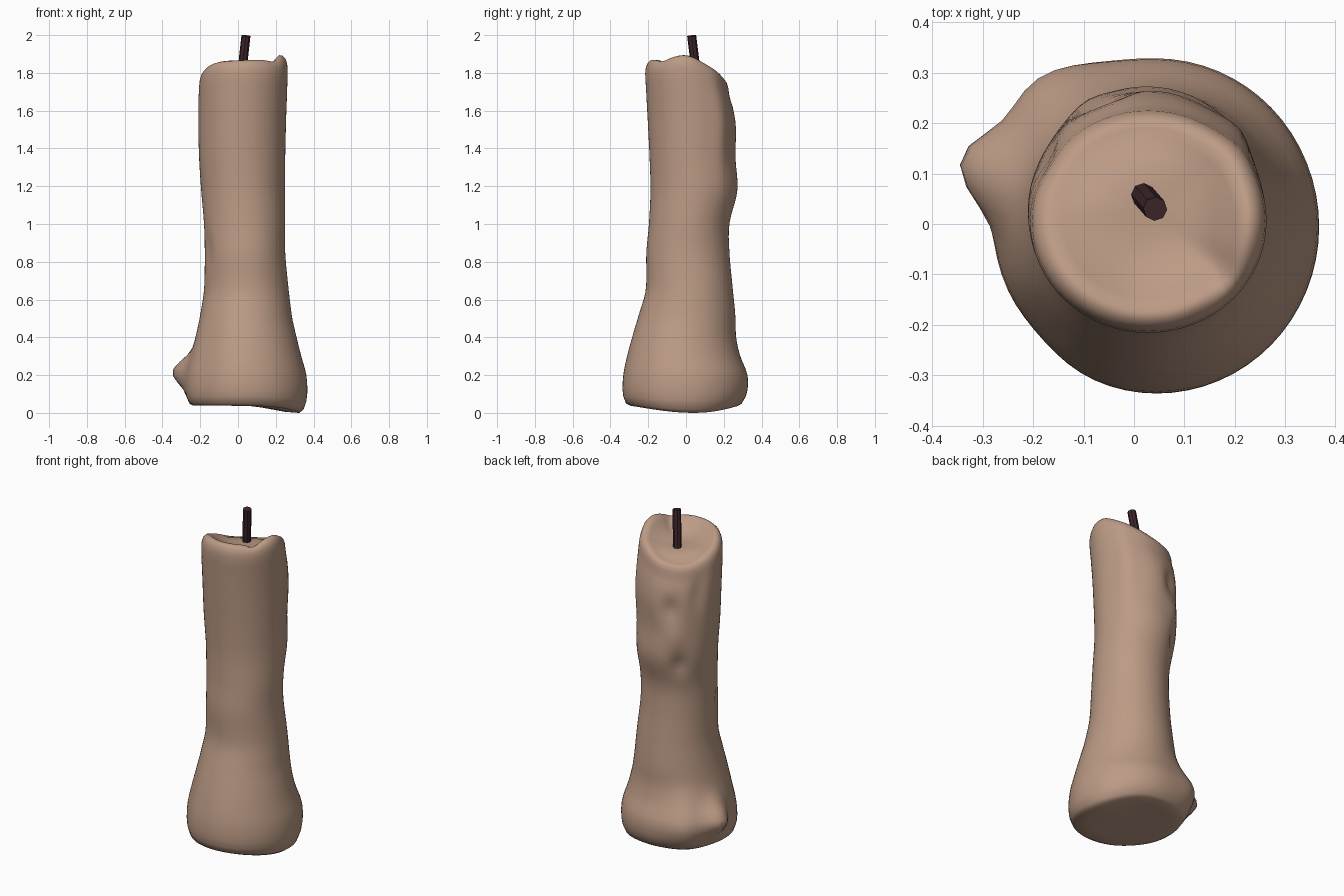
import bpy, bmesh, math
from mathutils import Vector

if "Cube" in bpy.data.objects:
    bpy.data.objects.remove(bpy.data.objects["Cube"])

N = 64
# z, left, right, front, back extents of the column
PROFILE = [
    (0.04, -.255, .345, -.315, .29), (0.10, -.275, .366, -.335, .322),
    (0.20, -.275, .362, -.332, .325), (0.30, -.25, .335, -.312, .287),
    (0.40, -.225, .31, -.285, .265), (0.50, -.203, .287, -.255, .262),
    (0.65, -.18, .268, -.213, .248), (0.85, -.176, .25, -.21, .23),
    (1.00, -.18, .25, -.196, .23), (1.18, -.195, .25, -.188, .272),
    (1.35, -.206, .25, -.193, .262), (1.52, -.21, .255, -.203, .265),
    (1.62, -.21, .26, -.21, .25), (1.70, -.206, .263, -.216, .228)]
# rim height every 45 degrees, counter-clockwise from +x
RIM = [1.892, 1.82, 1.755, 1.745, 1.80, 1.855, 1.868, 1.872]
# bumps and dents: angle, z, angular width, height width, amount
BUMPS = [
    (162, .22, .22, .085, .09), (132, .20, .35, .15, .05),
    (112, 1.50, .22, .07, -.025), (128, 1.15, .2, .06, -.025),
    (118, 1.32, .25, .07, .012), (150, 1.58, .2, .12, -.015),
    (222, .25, .3, .2, -.012), (40, 1.5, .2, .25, .012), (205, .85, .2, .08, -.012)]


def spline(a, b, c, d, t):
    return b + .5 * t * (c - a + t * (2 * a - 5 * b + 4 * c - d + t * (3 * (b - c) + d - a)))


def extents(z):
    i = 0
    while i < len(PROFILE) - 2 and z > PROFILE[i + 1][0]:
        i += 1
    t = (z - PROFILE[i][0]) / (PROFILE[i + 1][0] - PROFILE[i][0])
    p = [PROFILE[min(max(k, 0), len(PROFILE) - 1)] for k in range(i - 1, i + 3)]
    return [spline(p[0][k], p[1][k], p[2][k], p[3][k], t) for k in range(1, 5)]


def rim(a):
    u = a / (2 * math.pi) * 8
    i = int(u)
    return spline(*[RIM[(i + k) % 8] for k in (-1, 0, 1, 2)], u - i)


def outline(a, z):
    l, r, f, b = extents(z)
    x, y = (l + r) / 2 + (r - l) / 2 * math.cos(a), (f + b) / 2 + (b - f) / 2 * math.sin(a)
    for deg, bz, wa, wz, amt in BUMPS:
        d = (a - math.radians(deg) + math.pi) % (2 * math.pi) - math.pi
        g = amt * math.exp(-(d / wa) ** 2 - ((z - bz) / wz) ** 2)
        x, y = x + g * math.cos(a), y + g * math.sin(a)
    return x, y


def foot(x, y, z):
    # underside sags towards the right
    g = math.exp(-((x - .3) / .16) ** 2 - ((y - .03) / .25) ** 2)
    return z - .038 * g * max(0, 1 - (z - .04) / .15)


def material(name, col):
    m = bpy.data.materials.new(name)
    m.diffuse_color = (*col, 1)
    m.use_nodes = True
    m.node_tree.nodes["Principled BSDF"].inputs["Base Color"].default_value = m.diffuse_color
    return m


def finish(bm, name, mat):
    bmesh.ops.recalc_face_normals(bm, faces=bm.faces[:])
    me = bpy.data.meshes.new(name)
    bm.to_mesh(me)
    bm.free()
    for p in me.polygons:
        p.use_smooth = True
    ob = bpy.data.objects.new(name, me)
    bpy.context.collection.objects.link(ob)
    me.materials.append(mat)
    return ob


angles = [2 * math.pi * i / N for i in range(N)]
CX, CY = .03, .02
rings = []

# underside
for s, z in ((.3, .04), (.7, .04), (.93, .038)):
    ring = []
    for a in angles:
        x, y = outline(a, .05)
        x, y = CX + (x - CX) * s, CY + (y - CY) * s
        ring.append((x, y, foot(x, y, z)))
    rings.append(ring)

# column wall, stretched near the top to meet the uneven rim
for k in range(46):
    z = .05 + 1.65 * k / 45
    ring = []
    for a in angles:
        x, y = outline(a, z)
        t = max(0, (z - 1.2) / .5)
        ring.append((x, y, foot(x, y, z) + t * t * (rim(a) - .07 - 1.7)))
    rings.append(ring)

# rounded rim and dished top
MID = 1.785
for s, drop, mix in ((.985, .04, 0), (.95, .017, 0), (.89, .003, 0), (.82, 0, 0),
                     (.72, .004, .2), (.58, .005, .55), (.4, 0, .85), (.2, 0, .97)):
    ring = []
    for a in angles:
        x, y = outline(a, 1.7)
        x, y = CX + (x - CX) * s, CY + (y - CY) * s
        z = (rim(a) - drop) * (1 - mix) + MID * mix
        z -= .03 * math.exp(-((x - .165) / .03) ** 2 - ((y + .09) / .04) ** 2)
        ring.append((x, y, z))
    rings.append(ring)

bm = bmesh.new()
loops = [[bm.verts.new(p) for p in r] for r in rings]
for lo, hi in zip(loops, loops[1:]):
    for i in range(N):
        j = (i + 1) % N
        bm.faces.new((lo[i], lo[j], hi[j], hi[i]))
for loop, z in ((loops[0], .04), (loops[-1], MID)):
    c = bm.verts.new((CX, CY, z))
    for i in range(N):
        bm.faces.new((loop[i], loop[(i + 1) % N], c))
finish(bm, "wax_column", material("wax", (.5, .325, .235)))

# leaning wick
bm = bmesh.new()
lower, upper = Vector((.014, .062, 1.74)), Vector((.042, .03, 1.997))
axis = upper - lower
bmesh.ops.create_cone(bm, cap_ends=True, segments=8, radius1=.024, radius2=.024, depth=axis.length)
rot = axis.to_track_quat('Z', 'Y')
for v in bm.verts:
    v.co = rot @ v.co + (lower + upper) / 2
wick = finish(bm, "wick", material("charred_cord", (.05, .02, .024)))
bpy.context.view_layer.objects.active = wick
wick.select_set(True)
bpy.ops.object.shade_smooth_by_angle(angle=math.radians(40))
